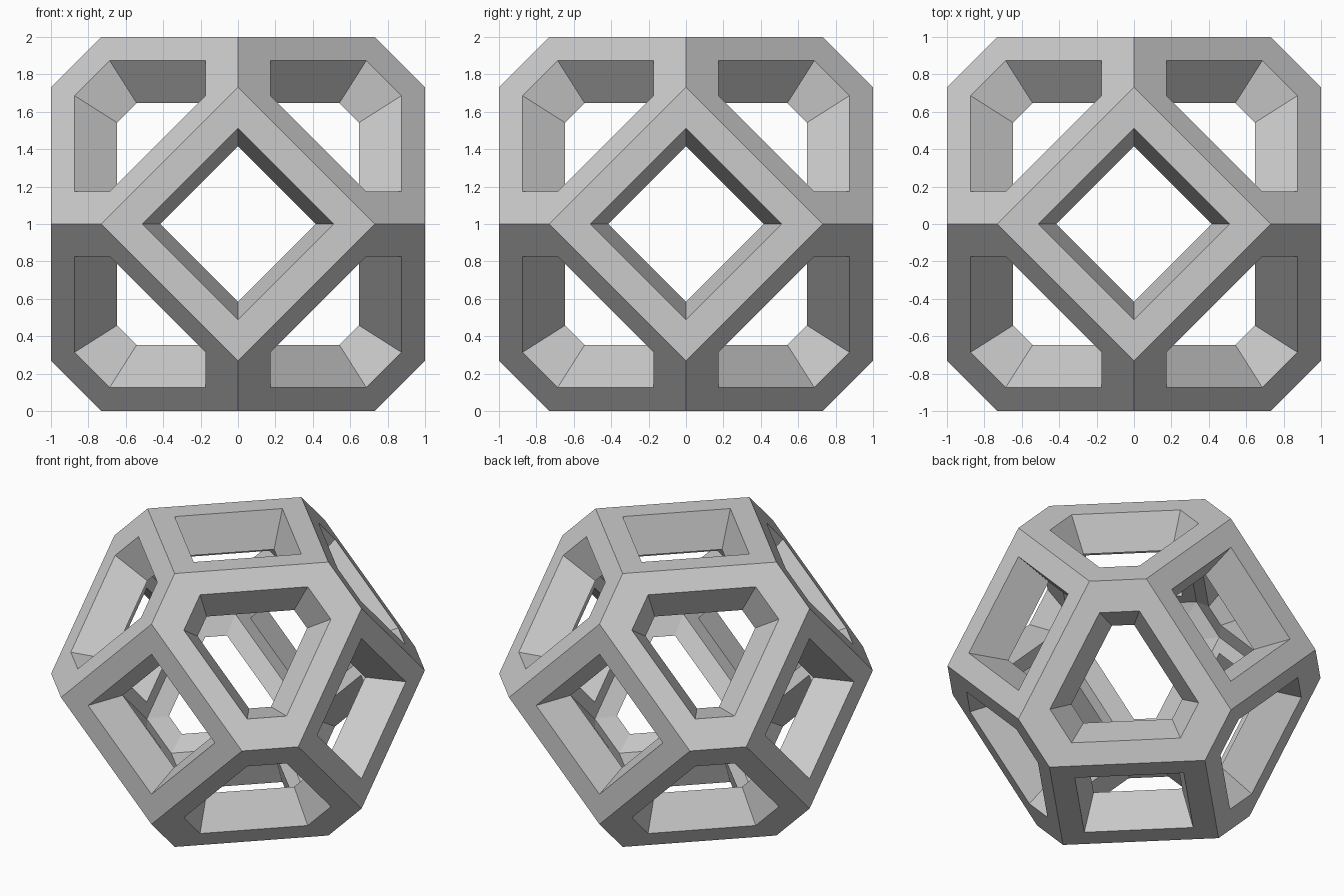
import bpy, bmesh, math
from itertools import permutations, product
from mathutils import Vector

if "Cube" in bpy.data.objects:
    bpy.data.objects.remove(bpy.data.objects["Cube"])

B = math.sqrt(3) - 1      # square corner radius: all 14 faces touch the unit sphere
HOLE = 0.7                # opening size relative to its face
T = 0.083                 # inward shift per summed normal

# corners of the truncated octahedron and its 14 face directions
corners = [Vector(c) for c in sorted({p for s, t in product((1, -1), repeat=2)
                                      for p in permutations((0, s * B, t))})]
normals = [Vector(n).normalized() for n in product((-1, 1), repeat=3)]
for axis in range(3):
    for s in (1, -1):
        n = Vector((0, 0, 0))
        n[axis] = s
        normals.append(n)


def loop_of(n):
    """Corner indices of the face facing n, counter-clockwise."""
    ids = [i for i, c in enumerate(corners) if c.dot(n) > 0.99]
    u = n.orthogonal().normalized()
    w = n.cross(u)
    return sorted(ids, key=lambda i: math.atan2(corners[i].dot(w), corners[i].dot(u)))


faces = [(n, loop_of(n)) for n in normals]
nsum = [sum((n for n, ids in faces if i in ids), Vector()) for i in range(len(corners))]

bm = bmesh.new()
outer = [bm.verts.new(c) for c in corners]
# inner shell is a similar solid, lying level with the inner opening rims
K = 1 - T * (2 + 2 / math.sqrt(3))
inner = [bm.verts.new(c * K) for c in corners]

# each face: outer rim, sloped opening walls, inner rim
for n, ids in faces:
    mid = sum((corners[i] for i in ids), Vector()) / len(ids)
    rim_pos = [corners[i].lerp(mid, 1 - HOLE) for i in ids]
    rim = [bm.verts.new(p) for p in rim_pos]
    back = [bm.verts.new(p - T * (n + nsum[i])) for p, i in zip(rim_pos, ids)]
    for a in range(len(ids)):
        b = (a + 1) % len(ids)
        i, j = ids[a], ids[b]
        bm.faces.new((outer[i], outer[j], rim[b], rim[a]))
        bm.faces.new((rim[a], rim[b], back[b], back[a]))
        bm.faces.new((back[a], back[b], inner[j], inner[i]))

bmesh.ops.recalc_face_normals(bm, faces=bm.faces)
bmesh.ops.translate(bm, verts=bm.verts, vec=(0, 0, 1))
mesh = bpy.data.meshes.new("hollow_polyhedron_frame")
bm.to_mesh(mesh)
bm.free()
bpy.context.collection.objects.link(bpy.data.objects.new("hollow_polyhedron_frame", mesh))
